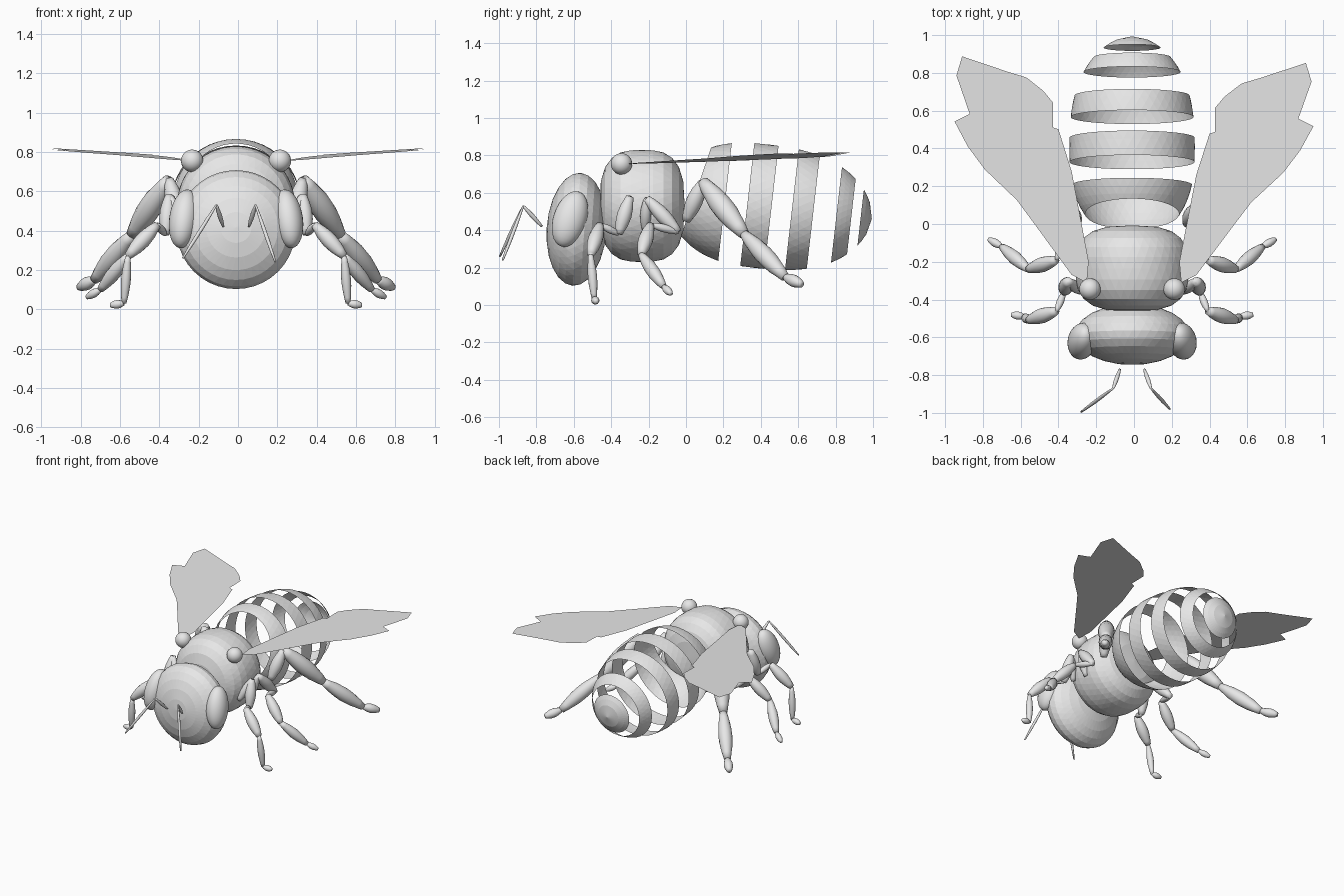
import bpy, bmesh, math
from mathutils import Vector, Matrix

if "Cube" in bpy.data.objects:
    bpy.data.objects.remove(bpy.data.objects["Cube"], do_unlink=True)

GREY = (0.8, 0.8, 0.8, 1)
mat = bpy.data.materials.new("plain_grey")
mat.use_nodes = True
mat.diffuse_color = GREY
mat.node_tree.nodes["Principled BSDF"].inputs["Base Color"].default_value = GREY


def finish(name, bm, smooth=False):
    bmesh.ops.remove_doubles(bm, verts=bm.verts, dist=0.0005)
    bmesh.ops.recalc_face_normals(bm, faces=bm.faces)
    for face in bm.faces:
        face.smooth = smooth
    mesh = bpy.data.meshes.new(name)
    bm.to_mesh(mesh)
    bm.free()
    mesh.materials.append(mat)
    bpy.context.collection.objects.link(bpy.data.objects.new(name, mesh))


def revolve(bm, origin, axis, profile, sides):
    """Turn (distance, radius) pairs about an axis, staggering rows into triangles."""
    turn = Vector(axis).to_track_quat('Z', 'X')
    rows = []
    for i, (dist, radius) in enumerate(profile):
        row = []
        for j in range(sides):
            angle = math.tau * (j + (i % 2) / 2) / sides
            spot = Vector((radius * math.cos(angle), radius * math.sin(angle), dist))
            row.append(bm.verts.new(Vector(origin) + turn @ spot))
        rows.append(row)
    for i, (low, high) in enumerate(zip(rows, rows[1:])):
        for j in range(sides):
            k = (j + 1) % sides
            if i % 2 == 0:
                bm.faces.new((low[j], low[k], high[j]))
                bm.faces.new((low[k], high[k], high[j]))
            else:
                bm.faces.new((low[j], high[k], high[j]))
                bm.faces.new((low[j], low[k], high[k]))


def bulge(u, power, root):
    """Height of a rounded bulge that falls from one to zero as u goes to one."""
    return max(0, 1 - abs(u) ** power) ** root


def rounded_body(name, centre, axis, half_length, radius, power, root, rows=12):
    bm = bmesh.new()
    steps = [math.sin(math.pi * (i / rows - 0.5)) for i in range(rows + 1)]
    profile = [(half_length * u, radius * bulge(u, power, root)) for u in steps]
    revolve(bm, centre, axis, profile, sides=40)
    finish(name, bm)


# Head and thorax
MID = -0.01
rounded_body("head", (MID, -0.585, 0.405), (0, 1, -0.07), 0.16, 0.303, 2, 0.5)
rounded_body("thorax", (MID, -0.235, 0.53), (0, 1, 0), 0.228, 0.3, 3, 0.35)


# Abdomen: open bands cut from one drooping egg shape
def abdomen_radius(dist):
    u = (dist - 0.4) / (0.6 if dist > 0.4 else 0.5)
    return 0.332 * bulge(u, 2.6, 0.55)


def abdomen_band(name, start, end, rows, trim=False):
    bm = bmesh.new()
    stations = [start + (end - start) * i / rows for i in range(rows + 1)]
    profile = [(dist, abdomen_radius(dist)) for dist in stations]
    revolve(bm, (MID, 0, 0.575), (0, 1, -0.115), profile, sides=44)
    if trim:
        bmesh.ops.bisect_plane(bm, geom=bm.verts[:] + bm.edges[:] + bm.faces[:],
                               plane_co=(0, 0.13, 0.83), plane_no=(0, 1, -0.34), clear_inner=True)
    finish(name, bm)


abdomen_band("abdomen_front_band", -0.03, 0.21, 6, trim=True)
for n, width in enumerate((0.13, 0.115, 0.08)):
    start = 0.33 + 0.24 * n
    abdomen_band(f"abdomen_band_{n}", start, start + width, 3)
abdomen_band("abdomen_tip", 0.94, 1, 3)


def ball(name, centre, radii, tilt=0, lean=0):
    bm = bmesh.new()
    place = (Matrix.Translation(centre) @ Matrix.Rotation(math.radians(tilt), 4, 'X')
             @ Matrix.Rotation(math.radians(lean), 4, 'Y') @ Matrix.Diagonal((*radii, 1)))
    bmesh.ops.create_uvsphere(bm, u_segments=24, v_segments=16, radius=1, matrix=place)
    finish(name, bm, smooth=True)


def limb(name, side, joints, bellies, sides=10, rows=8):
    """Chain of spindles through the joints, each with its own belly radius."""
    bm = bmesh.new()
    points = [Vector((MID + side * x, y, z)) for x, y, z in joints]
    for a, b, belly in zip(points, points[1:], bellies):
        span = b - a
        profile = [(0, 0)]
        for i in range(rows + 1):
            swell = math.sin(math.pi * i / rows)
            profile.append((span.length * i / rows, belly * (1 + swell) / 2))
        profile.append((span.length, 0))
        revolve(bm, a, span, profile, sides)
    finish(name, bm, smooth=True)


# Leg joints for the left side, from the body to the foot, and belly radii
LEGS = {
    "front_leg": (
        [(0.27, -0.36, 0.42), (0.34, -0.3, 0.58), (0.36, -0.36, 0.38), (0.4, -0.46, 0.43),
         (0.55, -0.51, 0.27), (0.57, -0.49, 0.03), (0.64, -0.48, 0.02)],
        (0.03, 0.04, 0.02, 0.04, 0.025, 0.022)),
    "middle_leg": (
        [(0.27, -0.22, 0.4), (0.33, -0.21, 0.57), (0.36, -0.04, 0.39), (0.4, -0.19, 0.43),
         (0.55, -0.24, 0.27), (0.69, -0.12, 0.1), (0.76, -0.08, 0.06)],
        (0.03, 0.04, 0.022, 0.04, 0.036, 0.022)),
    "rear_leg": (
        [(0.29, 0, 0.45), (0.34, 0.09, 0.66), (0.53, 0.31, 0.38), (0.72, 0.53, 0.15),
         (0.8, 0.62, 0.11)],
        (0.045, 0.06, 0.05, 0.033)),
}

# Left wing outline, seen from above
WING = [(0.25, -0.31), (0.33, -0.27), (0.53, 0), (0.62, 0.12), (0.79, 0.28), (0.88, 0.4),
        (0.95, 0.53), (0.87, 0.57), (0.94, 0.77), (0.91, 0.87), (0.67, 0.79), (0.57, 0.76),
        (0.48, 0.69), (0.43, 0.63), (0.43, 0.5), (0.4, 0.49), (0.33, 0.27), (0.24, -0.2)]


def wing(name, side):
    """Flat sheet rising slightly outward and backward, swung a little to the right."""
    bm = bmesh.new()
    corners = []
    for x, y in WING:
        rise = 0.055 * (x - 0.25) + 0.022 * (y + 0.3)
        swing = -0.015 * side * (y + 0.3)
        corners.append(bm.verts.new((side * x, y + swing, 0.755 + rise)))
    bmesh.ops.triangulate(bm, faces=[bm.faces.new(corners)])
    finish(name, bm)


# Paired parts
ANTENNA_TIPS = {"left": (0.2, -0.98, 0.24), "right": (0.27, -0.995, 0.26)}
for label, side in (("left", 1), ("right", -1)):
    ball(label + "_eye", (MID + side * 0.265, -0.62, 0.46), (0.075, 0.09, 0.155), -18, side * -8)
    ball(label + "_wing_joint", (MID + side * 0.223, -0.345, 0.755), [0.057] * 3)
    for part, (joints, bellies) in LEGS.items():
        limb(f"{label}_{part}", side, joints, bellies)
    antenna = [(0.065, -0.77, 0.42), (0.1, -0.87, 0.53), ANTENNA_TIPS[label]]
    limb(label + "_antenna", side, antenna, (0.012, 0.01), sides=8)
    wing(label + "_wing", side)
